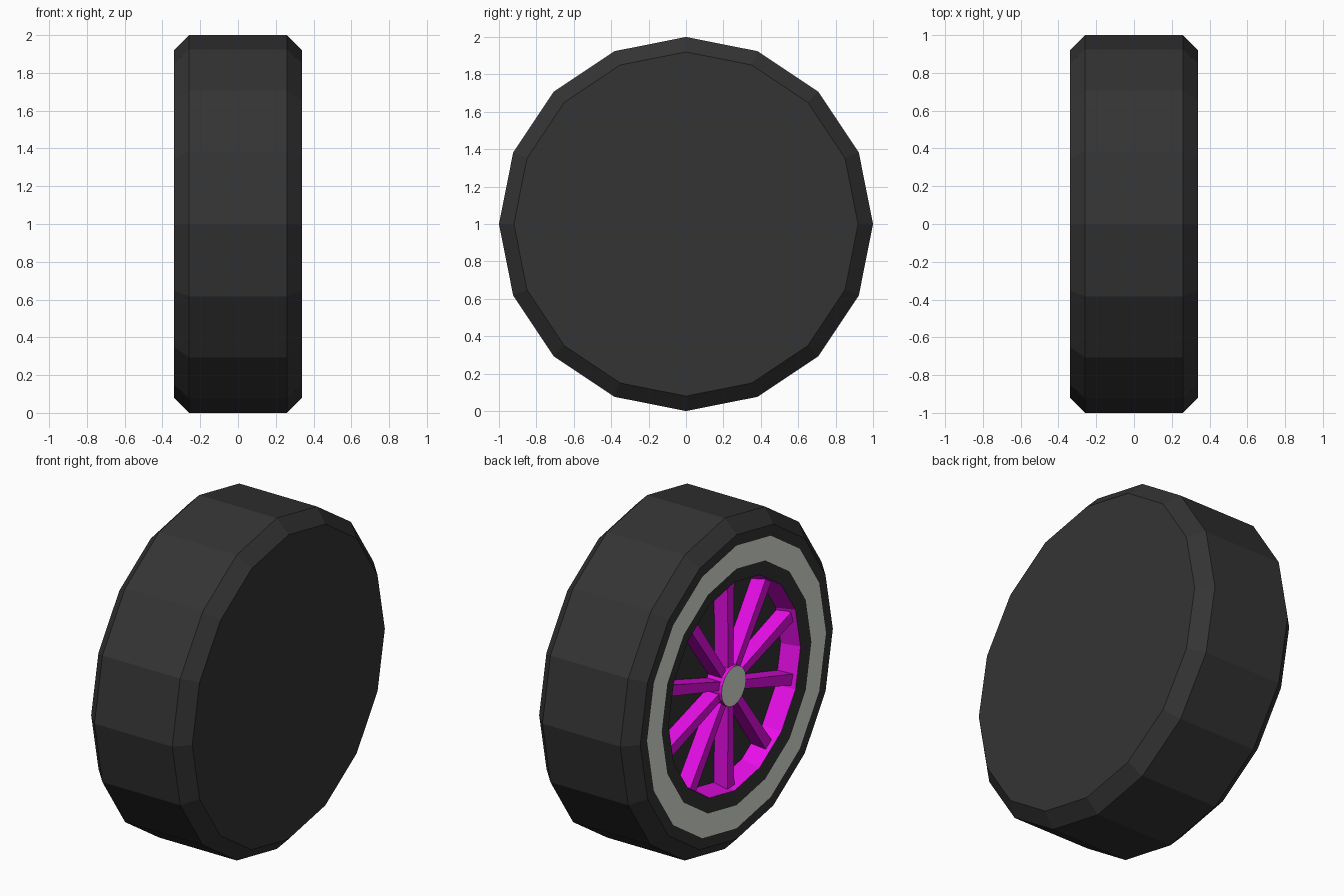
import bpy, bmesh, math
from mathutils import Matrix

if "Cube" in bpy.data.objects:
    bpy.data.objects.remove(bpy.data.objects["Cube"])

SIDES = 16
CENTRE_Z = 1.0


def material(name, rgb):
    m = bpy.data.materials.new(name)
    m.diffuse_color = (*rgb, 1.0)
    m.use_nodes = True
    m.node_tree.nodes["Principled BSDF"].inputs["Base Color"].default_value = m.diffuse_color
    return m


rubber = material("dark_rubber", (0.034, 0.034, 0.034))
magenta = material("magenta_paint", (0.80, 0.004, 0.80))
grey = material("pale_grey", (0.75, 0.78, 0.70))


def finish(bm, name, mats):
    bmesh.ops.recalc_face_normals(bm, faces=bm.faces)
    mesh = bpy.data.meshes.new(name)
    bm.to_mesh(mesh)
    bm.free()
    obj = bpy.data.objects.new(name, mesh)
    obj.location.z = CENTRE_Z
    for m in mats:
        mesh.materials.append(m)
    bpy.context.collection.objects.link(obj)
    return obj


def lathe_x(name, profile, bands, mats, sides=SIDES):
    """Spin (x, radius) points about the x axis, capping both ends.
    bands gives the material index of each strip between points, then the end cap."""
    bm = bmesh.new()
    rings = []
    for x, r in profile:
        rings.append([bm.verts.new((x, r * math.cos(math.tau * i / sides),
                                    r * math.sin(math.tau * i / sides)))
                      for i in range(sides)])
    for a, b, band in zip(rings, rings[1:], bands):
        for i in range(sides):
            j = (i + 1) % sides
            bm.faces.new((a[i], a[j], b[j], b[i])).material_index = band
    bm.faces.new(rings[0])
    bm.faces.new(rings[-1]).material_index = bands[-1]
    return finish(bm, name, mats)


# Tyre: closed back, chamfered tread, pale sidewall ring, recessed magenta rim
lathe_x("tyre",
        [(0.338, 0.92), (0.26, 1.0), (-0.26, 1.0), (-0.338, 0.92),
         (-0.338, 0.855), (-0.338, 0.715), (-0.325, 0.63), (-0.21, 0.605)],
        [0, 0, 0, 0, 1, 0, 2, 0],
        [rubber, grey, magenta])

# Hub: magenta cylinder with a pale cap
lathe_x("hub", [(-0.20, 0.118), (-0.32, 0.118)], [0, 1], [magenta, grey])

# Spokes: ten bars, slightly wider toward the rim
bm = bmesh.new()
for k in range(10):
    turn = Matrix.Rotation(math.radians(90 + 36 * k), 4, 'X')
    for v in bmesh.ops.create_cube(bm, size=1.0)["verts"]:
        tip = v.co.y > 0
        v.co.x = -0.205 if v.co.x > 0 else -0.30
        v.co.y = 0.615 if tip else 0.08
        v.co.z *= 0.066 if tip else 0.05
        v.co = turn @ v.co
finish(bm, "spokes", [magenta])
